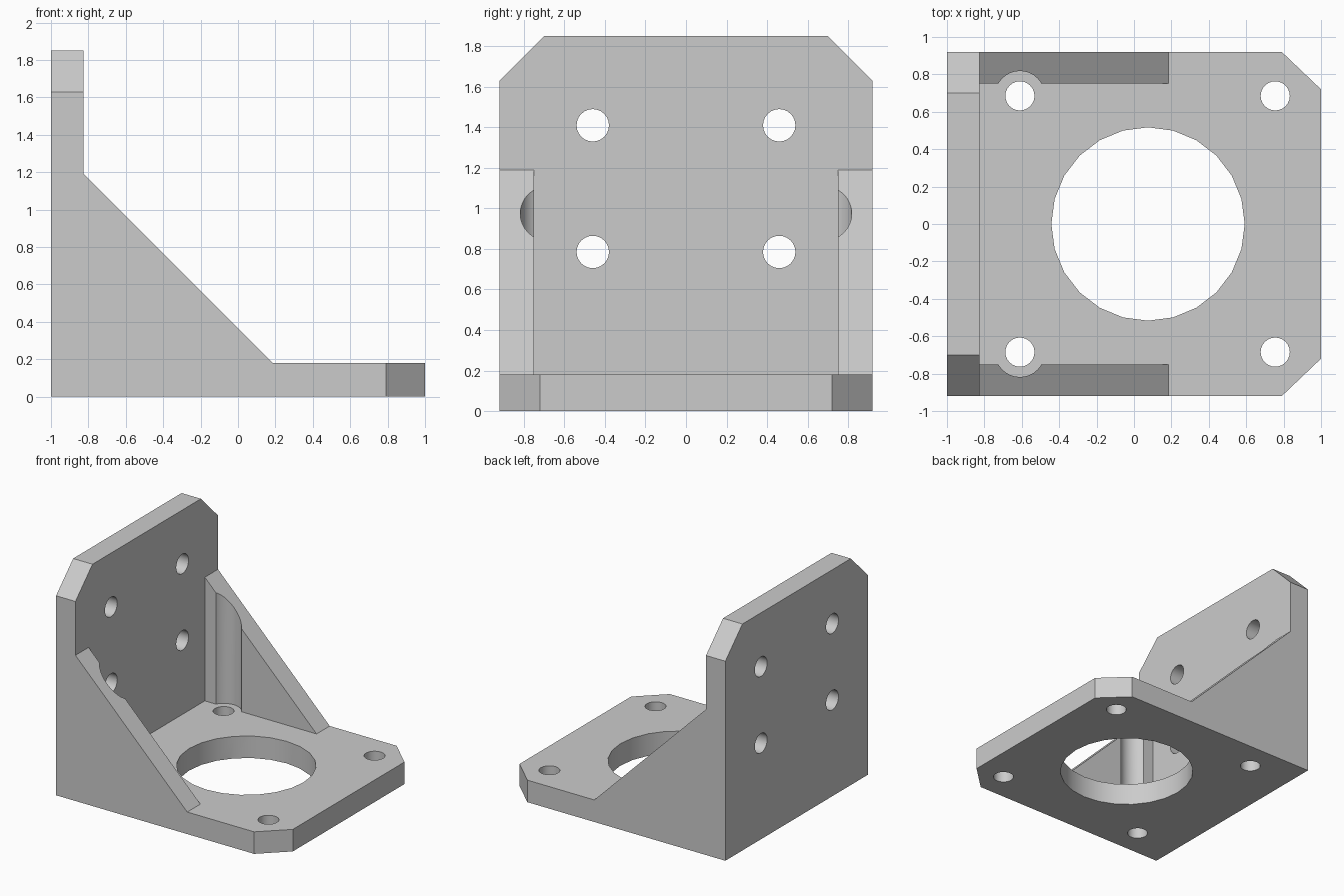
import bpy, bmesh
from mathutils import Vector, Matrix

cube = bpy.data.objects.get("Cube")
if cube:
    bpy.data.objects.remove(cube)

HALF, THICK, HEIGHT = 0.92, 0.18, 1.85
WALL = -0.825          # inner face of the upright plate
RIB = 0.75             # inner face of the side ribs
HOLE_X, HOLE_Y = (-0.61, 0.755), 0.685

grey = bpy.data.materials.new("light grey")
grey.use_nodes = True
colour = (0.6, 0.6, 0.6, 1)
grey.diffuse_color = colour
grey.node_tree.nodes["Principled BSDF"].inputs["Base Color"].default_value = colour


def add_object(name, bm):
    bmesh.ops.recalc_face_normals(bm, faces=bm.faces)
    mesh = bpy.data.meshes.new(name)
    bm.to_mesh(mesh)
    bm.free()
    mesh.materials.append(grey)
    obj = bpy.data.objects.new(name, mesh)
    bpy.context.collection.objects.link(obj)
    return obj


def prism(name, outline, sweep):
    """Extrude a closed outline along a vector."""
    bm = bmesh.new()
    face = bm.faces.new([bm.verts.new(p) for p in outline])
    top = bmesh.ops.extrude_face_region(bm, geom=[face])["geom"]
    bmesh.ops.translate(bm, vec=Vector(sweep),
                        verts=[v for v in top if isinstance(v, bmesh.types.BMVert)])
    return add_object(name, bm)


def cylinder(name, centre, radius, depth, sides=24, axis="Z"):
    bm = bmesh.new()
    turn = Matrix.Rotation(1.5707963, 4, "Y") if axis == "X" else Matrix()
    spin = Matrix.Rotation(1.5707963, 4, "Z")
    bmesh.ops.create_cone(bm, cap_ends=True, segments=sides, radius1=radius,
                          radius2=radius, depth=depth,
                          matrix=Matrix.Translation(centre) @ turn @ spin)
    obj = add_object(name, bm)
    obj.hide_render = True
    return obj


def combine(target, other, operation):
    """Apply a boolean and discard the second solid."""
    mod = target.modifiers.new("combine", "BOOLEAN")
    mod.operation, mod.solver, mod.object = operation, "EXACT", other
    bpy.ops.object.select_all(action="DESELECT")
    bpy.context.view_layer.objects.active = target
    target.select_set(True)
    bpy.ops.object.modifier_apply(modifier=mod.name)
    bpy.data.objects.remove(other)


# Base plate with two clipped front corners
bracket = prism("motor_bracket", [(-1, -HALF, 0), (0.79, -HALF, 0), (1, -0.72, 0),
                                  (1, 0.72, 0), (0.79, HALF, 0), (-1, HALF, 0)],
                (0, 0, THICK))

# Upright plate with clipped top corners
upright = prism("upright_plate", [(-1, -HALF, 0), (-1, HALF, 0), (-1, HALF, 1.63),
                                  (-1, 0.7, HEIGHT), (-1, -0.7, HEIGHT),
                                  (-1, -HALF, 1.63)], (WALL + 1, 0, 0))
combine(bracket, upright, "UNION")

# Sloping side ribs, each with a round relief above the screw hole
for side in (-1, 1):
    rib = prism("side_rib", [(x, side * RIB, z) for x, z in
                             ((-0.9, 0.1), (0.185, 0.1), (0.185, THICK),
                              (WALL, 1.19), (-0.9, 1.19))],
                (0, side * (HALF - RIB), 0))
    relief = cylinder("relief_cutter", (HOLE_X[0], side * HOLE_Y, 1), 0.133, 3, 32)
    combine(rib, relief, "DIFFERENCE")
    combine(bracket, rib, "UNION")

# Large central opening and the screw holes in both plates
combine(bracket, cylinder("bore_cutter", (0.075, 0, 0), 0.517, 1), "DIFFERENCE")
for side in (-1, 1):
    for x in HOLE_X:
        combine(bracket, cylinder("screw_cutter", (x, side * HOLE_Y, 0), 0.078, 1),
                "DIFFERENCE")
    for z in (0.785, 1.41):
        combine(bracket, cylinder("wall_cutter", (-0.9, side * 0.46, z), 0.08, 0.5,
                                  axis="X"), "DIFFERENCE")

# Smooth bores, sharp plate edges
bpy.ops.object.select_all(action="DESELECT")
bpy.context.view_layer.objects.active = bracket
bracket.select_set(True)
bpy.ops.object.shade_smooth_by_angle(angle=0.5)
